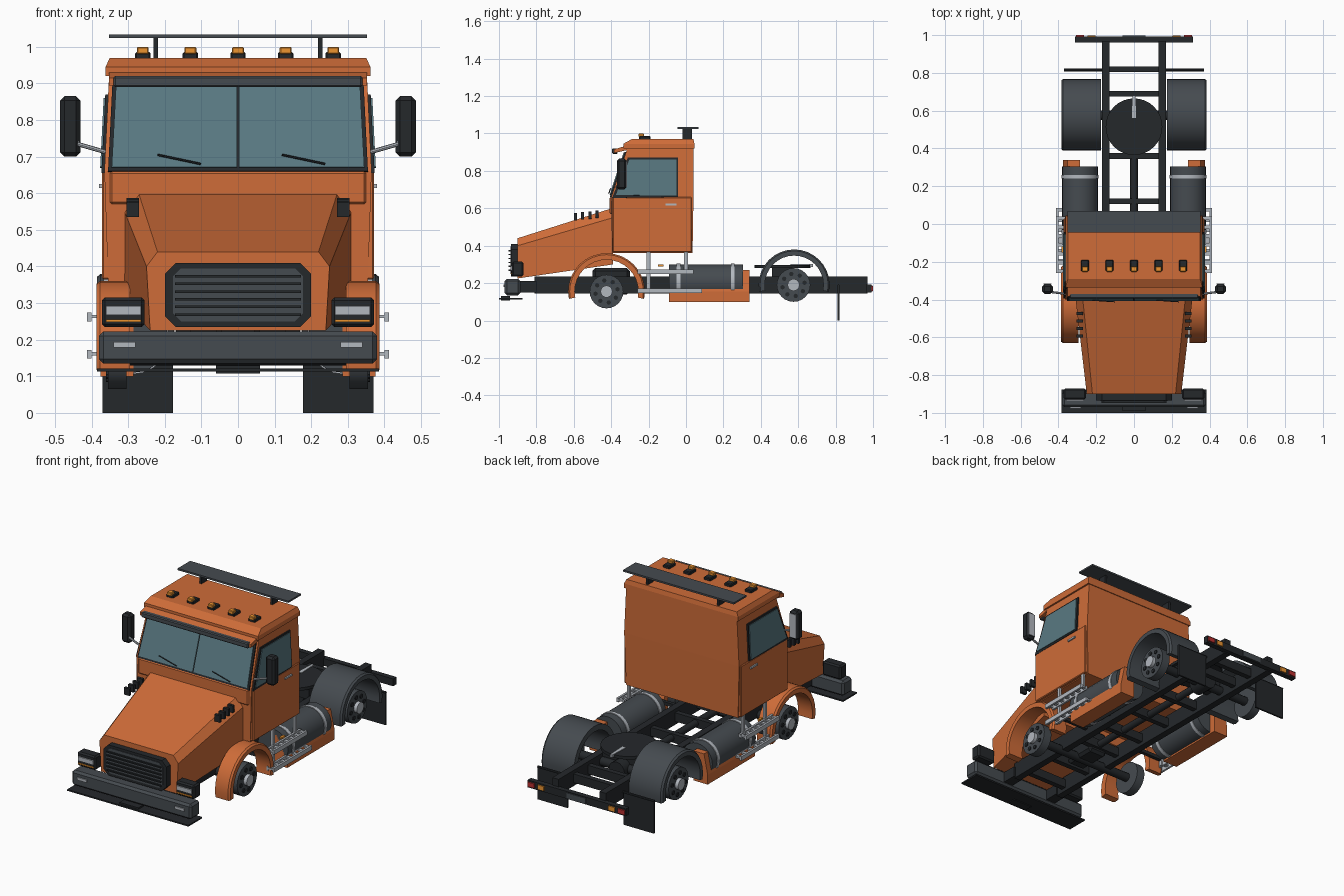
import bpy, bmesh, math
from mathutils import Matrix, Vector

if "Cube" in bpy.data.objects:
    bpy.data.objects.remove(bpy.data.objects["Cube"])


def mat(name, r, g, b):
    m = bpy.data.materials.new(name)
    m.diffuse_color = (r, g, b, 1)
    m.use_nodes = True
    m.node_tree.nodes["Principled BSDF"].inputs["Base Color"].default_value = m.diffuse_color
    return m


ORANGE = mat("orange_paint", .62, .15, .04)
BLACK = mat("black", .018, .021, .024)
DARK = mat("dark_grey", .06, .07, .08)
GLASS = mat("glass", .10, .19, .22)
SILVER = mat("silver", .45, .48, .52)
AMBER = mat("amber", .85, .30, .03)
RED = mat("red", .5, .03, .03)


def finish(name, bm, m, mirror=False, bevel=0, smooth=False):
    bmesh.ops.recalc_face_normals(bm, faces=bm.faces)
    me = bpy.data.meshes.new(name)
    bm.to_mesh(me)
    bm.free()
    ob = bpy.data.objects.new(name, me)
    bpy.context.collection.objects.link(ob)
    me.materials.append(m)
    if smooth:
        bpy.ops.object.select_all(action='DESELECT')
        ob.select_set(True)
        bpy.context.view_layer.objects.active = ob
        bpy.ops.object.shade_smooth_by_angle(angle=math.radians(35))
    if bevel:
        b = ob.modifiers.new("bevel", 'BEVEL')
        b.width, b.segments = bevel, 1
    if mirror:
        ob.modifiers.new("mirror", 'MIRROR').use_axis = (True, False, False)
    return ob


def loft(name, rings, m, **kw):
    """Skin a list of equal-length closed rings and cap both ends."""
    bm = bmesh.new()
    vs = [[bm.verts.new(p) for p in r] for r in rings]
    n = len(vs[0])
    for a, b in zip(vs, vs[1:]):
        for i in range(n):
            bm.faces.new((a[i], a[(i + 1) % n], b[(i + 1) % n], b[i]))
    bm.faces.new(vs[0])
    bm.faces.new(vs[-1])
    return finish(name, bm, m, **kw)


def box(name, x, y, z, m, **kw):
    return loft(name, [[(x[0], y[0], h), (x[1], y[0], h), (x[1], y[1], h), (x[0], y[1], h)] for h in z], m, **kw)


def prism(name, pts, axis, lo, hi, m, **kw):
    put = (lambda p, t: (t, *p)) if axis == 'x' else (lambda p, t: (p[0], t, p[1]))
    return loft(name, [[put(p, t) for p in pts] for t in (lo, hi)], m, **kw)


def rod(name, a, b, r, m, sides=8, **kw):
    a, b = Vector(a), Vector(b)
    bm = bmesh.new()
    M = Matrix.Translation((a + b) / 2) @ (b - a).to_track_quat('Z', 'Y').to_matrix().to_4x4()
    bmesh.ops.create_cone(bm, cap_ends=True, segments=sides, radius1=r, radius2=r, depth=(b - a).length, matrix=M)
    return finish(name, bm, m, smooth=sides > 8, **kw)


def panel(name, pts, t, m, **kw):
    bm = bmesh.new()
    bm.faces.new([bm.verts.new(p) for p in pts])
    ob = finish(name, bm, m, **kw)
    s = ob.modifiers.new("thickness", 'SOLIDIFY')
    s.thickness, s.offset = t, 0
    if kw.get("mirror"):
        ob.modifiers.move(1, 0)
    return ob


def tier(name, levels, m, **kw):
    """Stack of rectangles: (z, half width, front y, back y)."""
    return loft(name, [[(-w, f, z), (w, f, z), (w, b, z), (-w, b, z)] for z, w, f, b in levels], m, **kw)


# cab, roof and door
tier("cab_body", [(.36, .355, -.395, .035), (.66, .365, -.40, .04), (.925, .352, -.312, .04)], ORANGE)
tier("roof_cap", [(.92, .362, -.335, .045), (.945, .362, -.335, .045), (.97, .35, -.29, .04)], ORANGE)
box("cowl", (-.35, .35), (-.408, -.38), (.57, .66), ORANGE, bevel=.006)
prism("roof_brow", [(-.385, .895), (-.385, .915), (-.30, .94), (-.30, .915)], 'x', -.352, .352, ORANGE)
box("sun_visor", (-.34, .34), (-.395, -.365), (.89, .92), DARK, bevel=.005)
box("door", (.35, .372), (-.392, .03), (.365, .66), ORANGE, mirror=True, bevel=.004)
box("door_handle", (.37, .38), (-.11, -.05), (.615, .625), SILVER, mirror=True)


# windows: black surround with slightly prouder glass
def side_pt(y, z):
    return (.367 - (z - .66) * .05, y, z)


panel("side_window_frame", [side_pt(*p) for p in [(-.395, .655), (-.312, .87), (-.042, .87), (-.042, .66)]], .012, BLACK, mirror=True)
panel("side_window", [side_pt(*p) for p in [(-.375, .67), (-.303, .86), (-.052, .86), (-.052, .668)]], .02, GLASS, mirror=True)


def screen_pt(x, z):
    return (x, -.40 + (z - .66) * .332, z)


panel("windscreen_frame", [screen_pt(*p) for p in [(-.355, .658), (.355, .658), (.343, .9), (-.343, .9)]], .014, BLACK)
panel("windscreen", [screen_pt(*p) for p in [(.003, .668), (.345, .668), (.333, .895), (.003, .895)]], .024, GLASS, mirror=True)
for i, x in enumerate((-.22, .12)):
    rod(f"wiper_{i}", (x, -.404, .705), (x + .118, -.412, .68), .003, BLACK, 6)

# hood: faceted loft, with side louvres
def hood_ring(y, half):
    return [(x, y, z) for x, z in half] + [(-x, y, z) for x, z in reversed(half)]


loft("hood", [hood_ring(-.90, [(.24, .225), (.25, .40), (.22, .44)]),
              hood_ring(-.39, [(.31, .30), (.31, .55), (.272, .602)])], ORANGE)
for i in range(4):
    y = -.6 + i * .039
    box(f"hood_louvre_{i}", (.27, .305), (y, y + .016), (.535 + i * .004, .575 + i * .004), BLACK, mirror=True)

# grille
def octagon(w, lo, hi, c):
    half = [(w - c, lo), (w, lo + c), (w, hi - c), (w - c, hi)]
    return half + [(-x, z) for x, z in reversed(half)]


prism("grille_surround", octagon(.20, .235, .41, .03), 'y', -.935, -.89, BLACK)
prism("grille_mesh", octagon(.178, .25, .395, .022), 'y', -.938, -.92, DARK)
for i in range(6):
    z = .265 + i * .021
    box(f"grille_bar_{i}", (-.172, .172), (-.948, -.93), (z, z + .007), BLACK)

# headlights
box("headlight_housing", (.255, .372), (-.93, -.87), (.235, .315), BLACK, mirror=True, bevel=.008)
box("headlight_lens", (.265, .36), (-.937, -.92), (.268, .292), SILVER, mirror=True)
box("indicator_lens", (.265, .36), (-.936, -.92), (.248, .255), AMBER, mirror=True)

# bumper
box("bumper", (-.38, .38), (-.97, -.885), (.135, .222), DARK, bevel=.012)
box("bumper_lip", (-.385, .385), (-1, -.875), (.113, .121), BLACK)
box("lip_centre", (-.06, .06), (-.99, -.94), (.108, .13), BLACK)
box("fog_light", (.28, .34), (-.976, -.96), (.178, .193), SILVER, mirror=True)
box("bumper_bracket", (.12, .18), (-.89, -.80), (.15, .21), BLACK, mirror=True)

# chassis rails and cross members
box("frame_rail", (.13, .17), (-.81, .97), (.145, .235), BLACK, mirror=True)
for i, y in enumerate((-.75, -.55, -.3, -.1, .12, .36, .69, .82)):
    box(f"cross_member_{i}", (-.135, .135), (y - .015, y + .015), (.165, .215), BLACK)
rod("drive_shaft", (0, -.3, .19), (0, .56, .19), .02, BLACK, 12)
box("gearbox", (-.06, .06), (-.5, -.3), (.14, .28), BLACK, bevel=.015)
rod("differential", (0, .53, .19), (0, .63, .19), .05, BLACK, 16)


# mudguard arches and hubs
def arch(name, y, z, r, t, x0, x1, m):
    n = 18
    a = [math.radians(-11 + 202 * i / n) for i in range(n + 1)]
    bm = bmesh.new()
    rows = [[bm.verts.new((x, y + q * math.cos(k), z + q * math.sin(k)))
             for x, q in ((x0, r), (x1 - .01, r), (x1, r - .008), (x1, r - t), (x0, r - t))] for k in a]
    for p, q in zip(rows, rows[1:]):
        for i in range(5):
            bm.faces.new((p[i], p[(i + 1) % 5], q[(i + 1) % 5], q[i]))
    bm.faces.new(rows[0])
    bm.faces.new(rows[-1])
    finish(name, bm, m, mirror=True, smooth=True)


arch("front_fender", -.425, .155, .205, .035, .295, .387, ORANGE)
arch("rear_mudguard", .578, .19, .19, .033, .175, .385, DARK)
for name, y, z in (("front", -.425, .155), ("rear", .575, .19)):
    rod(name + "_axle", (-.31, y, z), (.31, y, z), .025, BLACK, 12)
    rod(name + "_hub", (.305, y, z), (.355, y, z), .09, DARK, 24, mirror=True)
    rod(name + "_hub_cap", (.35, y, z), (.375, y, z), .032, SILVER, 16, mirror=True)
    for i in range(8):
        a = i * math.pi / 4 + .2
        dy, dz = .06 * math.cos(a), .06 * math.sin(a)
        rod(f"{name}_hub_bolt_{i}", (.35, y + dy, z + dz), (.36, y + dy, z + dz), .012, BLACK, mirror=True)

# fuel tanks, straps and skirts
rod("fuel_tank", (.286, -.09, .205), (.286, .305, .205), .095, DARK, 24, mirror=True)
for i, y in enumerate((-.04, .25)):
    rod(f"tank_strap_{i}", (.286, y - .01, .205), (.286, y + .01, .205), .099, SILVER, 24, mirror=True)
prism("tank_skirt", [(.285, .10), (.376, .10), (.376, .155), (.352, .27), (.285, .27)], 'y', -.09, .34, ORANGE, mirror=True)

# ladder-style side steps
for n, z, end in (("upper", .262, .04), ("lower", .160, .085)):
    for i, x in enumerate((.362, .40)):
        box(f"{n}_step_rail_{i}", (x, x + .012), (-.26, end), (z - .012, z + .012), SILVER, mirror=True)
    for i in range(7):
        y = -.25 + i * (end + .24) / 6
        box(f"{n}_step_tread_{i}", (.365, .405), (y - .01, y + .01), (z - .003, z + .006), SILVER, mirror=True)
for i, y in enumerate((-.2, 0)):
    box(f"step_hanger_{i}", (.355, .368), (y - .01, y + .01), (.15, .37), SILVER, mirror=True)
    box(f"step_support_{i}", (.165, .36), (y - .01, y + .01), (.18, .20), BLACK, mirror=True)
box("side_marker", (.37, .385), (-.15, -.12), (.29, .30), AMBER, mirror=True)

# mirrors
box("mirror_head", (.43, .486), (-.37, -.318), (.70, .865), BLACK, mirror=True, bevel=.012)
box("mirror_glass", (.437, .479), (-.32, -.315), (.715, .85), SILVER, mirror=True)
rod("mirror_arm_lower", (.36, -.37, .712), (.44, -.36, .735), .006, SILVER, mirror=True)
rod("mirror_arm_upper", (.437, -.36, .73), (.455, -.36, .795), .006, SILVER, mirror=True)

# roof lights and rear wing
for i in range(5):
    x = (i - 2) * .13
    box(f"roof_light_base_{i}", (x - .021, x + .021), (-.25, -.19), (.962, .986), BLACK, bevel=.004)
    box(f"roof_light_lens_{i}", (x - .016, x + .016), (-.253, -.225), (.98, 1.0), AMBER, bevel=.003)
box("roof_wing", (-.352, .352), (-.045, .068), (1.024, 1.034), DARK)
box("wing_post", (.219, .231), (-.018, .032), (.965, 1.026), BLACK, mirror=True)

# fifth-wheel coupling
rod("coupling_plate", (0, .515, .28), (0, .515, .297), .15, BLACK, 32)
box("coupling_base", (-.13, .13), (.46, .57), (.215, .282), BLACK)
prism("coupling_slot", [(-.012, .56), (.012, .56), (.007, .68), (-.007, .68)], 'y', 0, 1, SILVER).data.clear_geometry()
bpy.data.objects.remove(bpy.data.objects["coupling_slot"])
loft("coupling_guide", [[(-.012, .56, z), (.012, .56, z), (.007, .68, z), (-.007, .68, z)] for z in (.285, .301)], SILVER)

# rear flaps, bar and lamps
box("mud_flap", (.178, .37), (.81, .82), (0, .19), BLACK, mirror=True)
rod("flap_hanger", (.16, .815, .185), (.37, .815, .185), .007, BLACK, mirror=True)
box("rear_bar", (-.312, .312), (.962, .992), (.15, .192), BLACK)
box("tail_lamp", (.265, .308), (.985, 1.0), (.158, .184), RED, mirror=True)
box("rear_indicator", (.205, .245), (.985, .999), (.158, .184), AMBER, mirror=True)
box("rear_plate", (-.06, .06), (.985, .997), (.155, .187), DARK)
